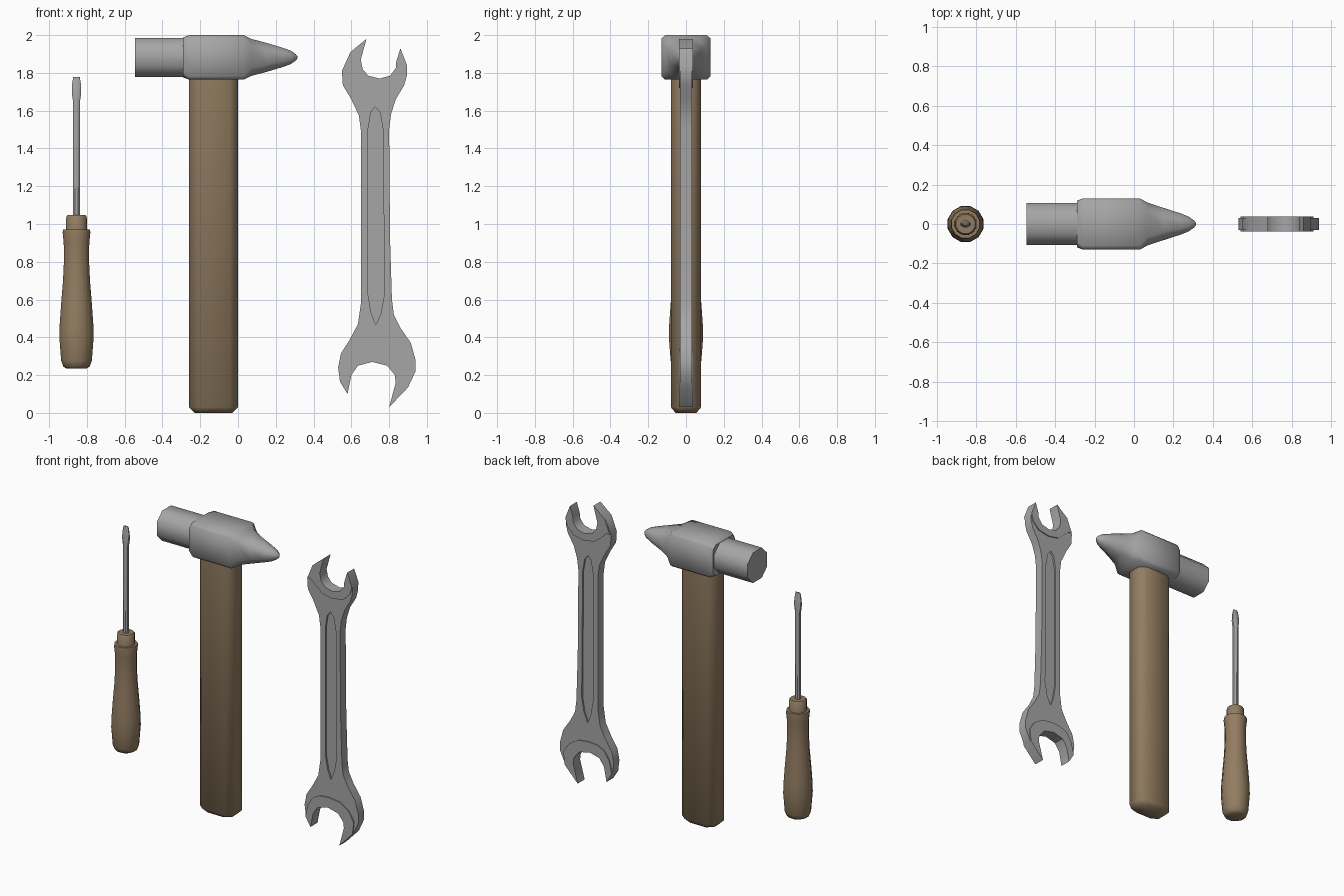
import bpy, bmesh, math

if "Cube" in bpy.data.objects:
    bpy.data.objects.remove(bpy.data.objects["Cube"])


def material(name, rgb):
    m = bpy.data.materials.new(name)
    m.diffuse_color = (*rgb, 1)
    m.use_nodes = True
    m.node_tree.nodes["Principled BSDF"].inputs["Base Color"].default_value = m.diffuse_color
    return m


METAL = material("grey metal", (0.38, 0.38, 0.38))
WOOD = material("brown wood", (0.29, 0.205, 0.12))


def finish(bm, name, mat, angle=40):
    bmesh.ops.recalc_face_normals(bm, faces=bm.faces)
    me = bpy.data.meshes.new(name)
    bm.to_mesh(me)
    bm.free()
    me.materials.append(mat)
    ob = bpy.data.objects.new(name, me)
    bpy.context.collection.objects.link(ob)
    shade(ob, angle)
    return ob


def shade(ob, angle=40):
    bpy.ops.object.select_all(action='DESELECT')
    ob.select_set(True)
    bpy.context.view_layer.objects.active = ob
    bpy.ops.object.shade_smooth_by_angle(angle=math.radians(angle))


def loft(name, rings, mat, angle=40):
    """Skin a stack of equal-length rings and cap both ends."""
    bm = bmesh.new()
    vs = [[bm.verts.new(p) for p in ring] for ring in rings]
    n = len(vs[0])
    for a, b in zip(vs, vs[1:]):
        for i in range(n):
            j = (i + 1) % n
            bm.faces.new((a[i], a[j], b[j], b[i]))
    bm.faces.new(vs[0])
    bm.faces.new(vs[-1])
    return finish(bm, name, mat, angle)


def chamfered(a, b, c, d):
    """Eight points of a rectangle with half sizes a, b and corner cuts c, d."""
    return [(a, -b + d), (a, b - d), (a - c, b), (-a + c, b),
            (-a, b - d), (-a, -b + d), (-a + c, -b), (a - c, -b)]


def ellipse(x, z, rx, ry, n):
    return [(x + rx * math.cos((i + .5) * math.tau / n),
             ry * math.sin((i + .5) * math.tau / n), z) for i in range(n)]


def plate(name, pts, y0, y1, mat):
    """Extrude an x-z outline from y0 to y1."""
    return loft(name, [[(x, y, z) for x, z in pts] for y in (y0, y1)], mat)


# Hammer handle: chamfered bar with a bevelled butt
loft("hammer_handle",
     [[(x - 0.13, y, z) for x, y in chamfered(a, b, c, c * 0.8)]
      for z, a, b, c in [(0, .10, .055, .04), (.03, .13, .08, .045), (1.80, .13, .08, .045)]],
     WOOD, 60)

# Hammer head: octagonal poll, square body, rounded peen
head = [(-.545, .107, .104, .55), (-.29, .107, .104, .55), (-.29, .118, .106, .25),
        (-.26, .13, .118, .15), (.03, .13, .118, .15), (.07, .108, .098, .40),
        (.15, .082, .077, .52), (.24, .053, .050, .55), (.28, .036, .035, .55),
        (.305, .018, .018, .55), (.315, .005, .005, .55)]
loft("hammer_head",
     [[(x, y, 1.882 + z) for y, z in chamfered(a, b, a * c, b * c)] for x, a, b, c in head],
     METAL, 50)

# Screwdriver: turned handle, collar and blade
SX = -0.855
grip = [(.235, .055), (.245, .072), (.275, .084), (.40, .094), (.47, .092), (.58, .084),
        (.70, .074), (.80, .069), (.90, .070), (.955, .076), (.97, .074)]
loft("screwdriver_handle", [ellipse(SX, z, r, r, 12) for z, r in grip], WOOD)
loft("screwdriver_collar", [ellipse(SX, z, r, r, 12)
                            for z, r in [(.95, .058), (1.04, .056), (1.047, .050)]], WOOD)
blade = [(1.0, .02, .02), (1.65, .02, .02), (1.69, .027, .018),
         (1.73, .027, .012), (1.778, .019, .005)]
loft("screwdriver_blade", [ellipse(SX, z, a, b, 8) for z, a, b in blade], METAL)

# Wrench outline, clockwise from the upper left prong
top_mouth = [(.68, 1.98), (.65, 1.87), (.66, 1.82), (.69, 1.785), (.75, 1.77),
             (.805, 1.785), (.835, 1.825), (.838, 1.86), (.86, 1.93)]
right_side = [(.895, 1.84), (.895, 1.79), (.88, 1.735), (.835, 1.66), (.81, 1.58), (.80, 1.50),
              (.805, .92), (.815, .60), (.825, .52), (.86, .45), (.915, .37), (.94, .28),
              (.94, .22), (.90, .135)]
low_mouth = [(.80, .03), (.835, .16), (.83, .20), (.79, .25), (.71, .27),
             (.635, .25), (.60, .20), (.58, .10)]
left_side = [(.54, .165), (.53, .24), (.545, .315), (.59, .385), (.635, .47), (.65, .575),
             (.65, 1.50), (.64, 1.575), (.60, 1.66), (.555, 1.735), (.55, 1.81), (.595, 1.91)]
wrench = plate("wrench_body", top_mouth + right_side + low_mouth + left_side, -.031, .031, METAL)

# Raised crescents round the two jaws
top_edge = [(.893, 1.83), (.88, 1.785), (.83, 1.735), (.75, 1.72), (.67, 1.735),
            (.62, 1.775), (.585, 1.81), (.557, 1.815)]
low_edge = [(.56, .25), (.60, .31), (.655, .335), (.72, .34), (.80, .33), (.87, .285), (.91, .22)]
plate("wrench_upper_jaw", top_mouth + right_side[:1] + top_edge + left_side[-1:],
      -.038, .038, METAL)
plate("wrench_lower_jaw", right_side[-1:] + low_mouth + left_side[:1] + low_edge,
      -.038, .038, METAL)

# Long grooves sunk into both faces of the shank
groove = [(.73, .465), (.705, .53), (.688, .63), (.688, 1.5), (.703, 1.59),
          (.727, 1.62), (.752, 1.59), (.768, 1.5), (.775, .63), (.757, .53)]
for s in (-1, 1):
    cutter = plate("groove_cutter", groove, s * .019, s * .06, METAL)
    cutter.hide_render = True
    mod = wrench.modifiers.new("groove", 'BOOLEAN')
    mod.operation = 'DIFFERENCE'
    mod.solver = 'EXACT'
    mod.object = cutter
    bpy.context.view_layer.objects.active = wrench
    bpy.ops.object.modifier_apply(modifier=mod.name)
    bpy.data.objects.remove(cutter)
shade(wrench)
